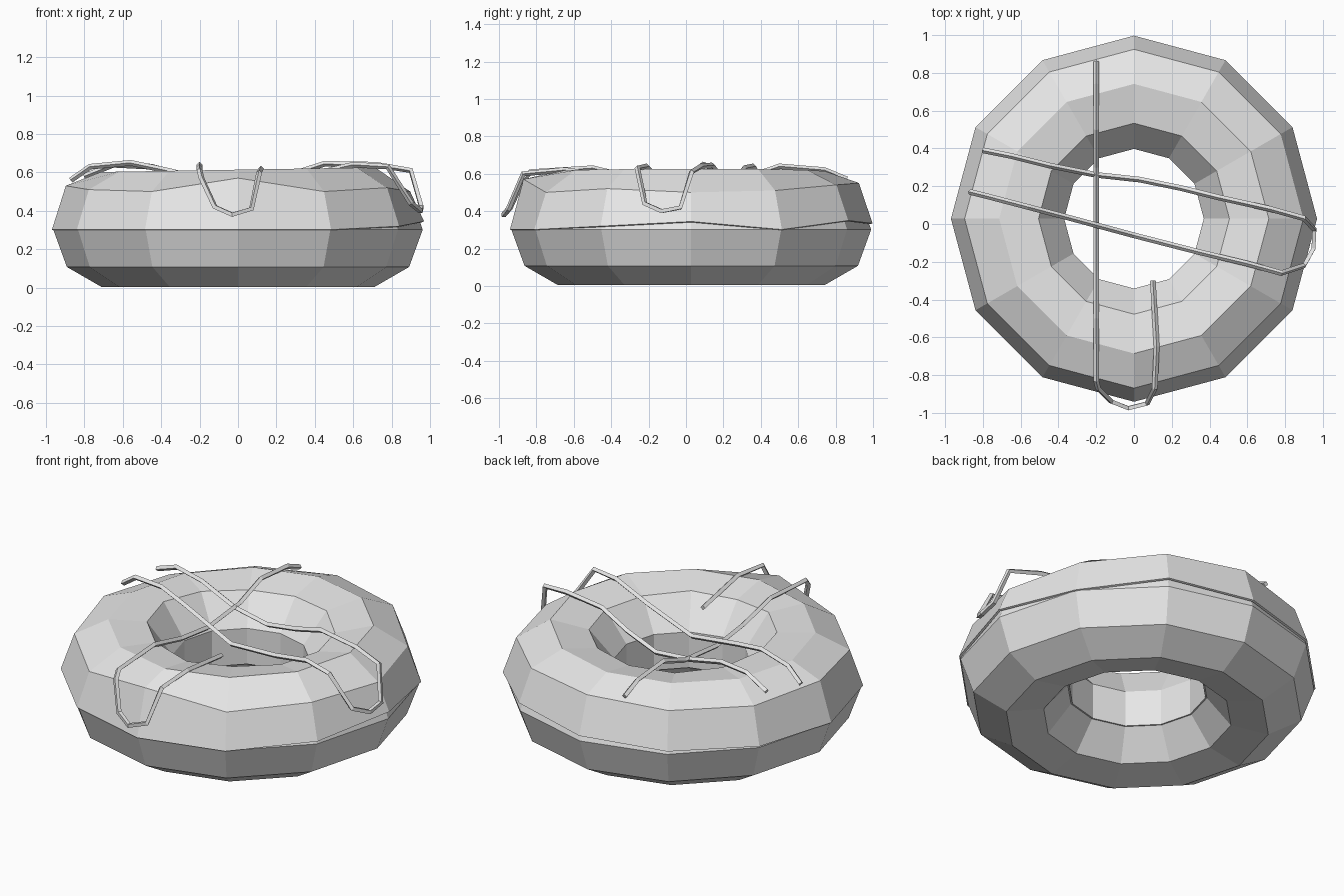
import bpy, bmesh, math, random
from mathutils import Vector

random.seed(4)
cube = bpy.data.objects.get("Cube")
if cube:
    bpy.data.objects.remove(cube, do_unlink=True)

SIDES, SECTION = 12, 9
CENTRE = Vector((0, 0.028, 0.302))
RING_RADIUS = 0.66

grey = bpy.data.materials.new("plain_grey")
grey.use_nodes = True
grey.diffuse_color = (0.8, 0.8, 0.8, 1)
grey.node_tree.nodes["Principled BSDF"].inputs["Base Color"].default_value = (0.8, 0.8, 0.8, 1)


def ring_surface(name, tube_radius, steps, closed, lift=None):
    """Sweep a faceted tube section around z; lift raises single points."""
    bm = bmesh.new()
    rows = []
    for k in range(SIDES):
        turn = math.tau * k / SIDES
        row = []
        for j in range(steps):
            a = math.tau * j / SECTION
            r = RING_RADIUS + tube_radius * math.cos(a)
            z = tube_radius * math.sin(a) + (lift(k, j) if lift else 0)
            row.append(bm.verts.new(CENTRE + Vector((r * math.cos(turn), r * math.sin(turn), z))))
        rows.append(row)
    for k in range(SIDES):
        here, there = rows[k], rows[(k + 1) % SIDES]
        for j in range(steps if closed else steps - 1):
            n = (j + 1) % steps
            bm.faces.new((here[j], there[j], there[n], here[n]))
    bmesh.ops.recalc_face_normals(bm, faces=bm.faces)
    mesh = bpy.data.meshes.new(name)
    bm.to_mesh(mesh)
    bm.free()
    mesh.materials.append(grey)
    obj = bpy.data.objects.new(name, mesh)
    bpy.context.collection.objects.link(obj)
    return obj


# Dough ring
ring_surface("dough_ring", 0.302, SECTION, True)

# Lumpy icing with a wavy outer rim
rim_lift = [.043, 0, .048, .033, .02, .01, 0, 0, 0, 0, 0, .018]
shoulder_lift = [0, .01, .04, .05, .03, .02, .03, .01, 0, .07, 0, .02]


def icing_lift(k, j):
    if j == 0:
        return rim_lift[k]
    if j == 1:
        return shoulder_lift[k]
    if j == 2:
        return .008 + .012 * math.cos(math.tau * k / SIDES)
    return random.uniform(0, .035) if j == 3 else 0


icing = ring_surface("icing", 0.309, 6, False, icing_lift)
shell = icing.modifiers.new("thickness", "SOLIDIFY")
shell.thickness = 0.012
shell.offset = -1 if icing.data.polygons[0].normal.x > 0 else 1


# Drizzle strands
def strand(name, points):
    curve = bpy.data.curves.new(name, "CURVE")
    curve.dimensions = "3D"
    curve.bevel_depth = 0.015
    curve.bevel_resolution = 0
    curve.use_fill_caps = True
    spline = curve.splines.new("POLY")
    spline.points.add(len(points) - 1)
    spline.use_smooth = False
    for p, co in zip(spline.points, points):
        p.co = (*co, 1)
    curve.materials.append(grey)
    bpy.context.collection.objects.link(bpy.data.objects.new(name, curve))


strand("front_drizzle", [
    (-.2, .86, .57), (-.2, .74, .62), (-.2, .5, .64), (-.2, .3, .57),
    (-.2, 0, .54), (-.2, -.25, .57), (-.2, -.5, .63), (-.2, -.83, .61),
    (-.19, -.87, .57), (-.12, -.94, .42), (-.03, -.975, .38), (.07, -.95, .41),
    (.11, -.87, .6), (.12, -.65, .62), (.1, -.3, .57)])
strand("side_drizzle", [
    (-.87, .17, .56), (-.77, .145, .63), (-.56, .09, .65), (-.37, .04, .61),
    (0, -.06, .52), (.35, -.15, .58), (.6, -.21, .64), (.78, -.26, .63),
    (.9, -.22, .44), (.95, -.13, .40), (.955, -.03, .42), (.9, .03, .61),
    (.72, .08, .64), (.45, .14, .645), (.25, .19, .58), (.03, .235, .53),
    (-.2, .26, .56), (-.45, .31, .63), (-.65, .36, .64), (-.8, .39, .58)])
